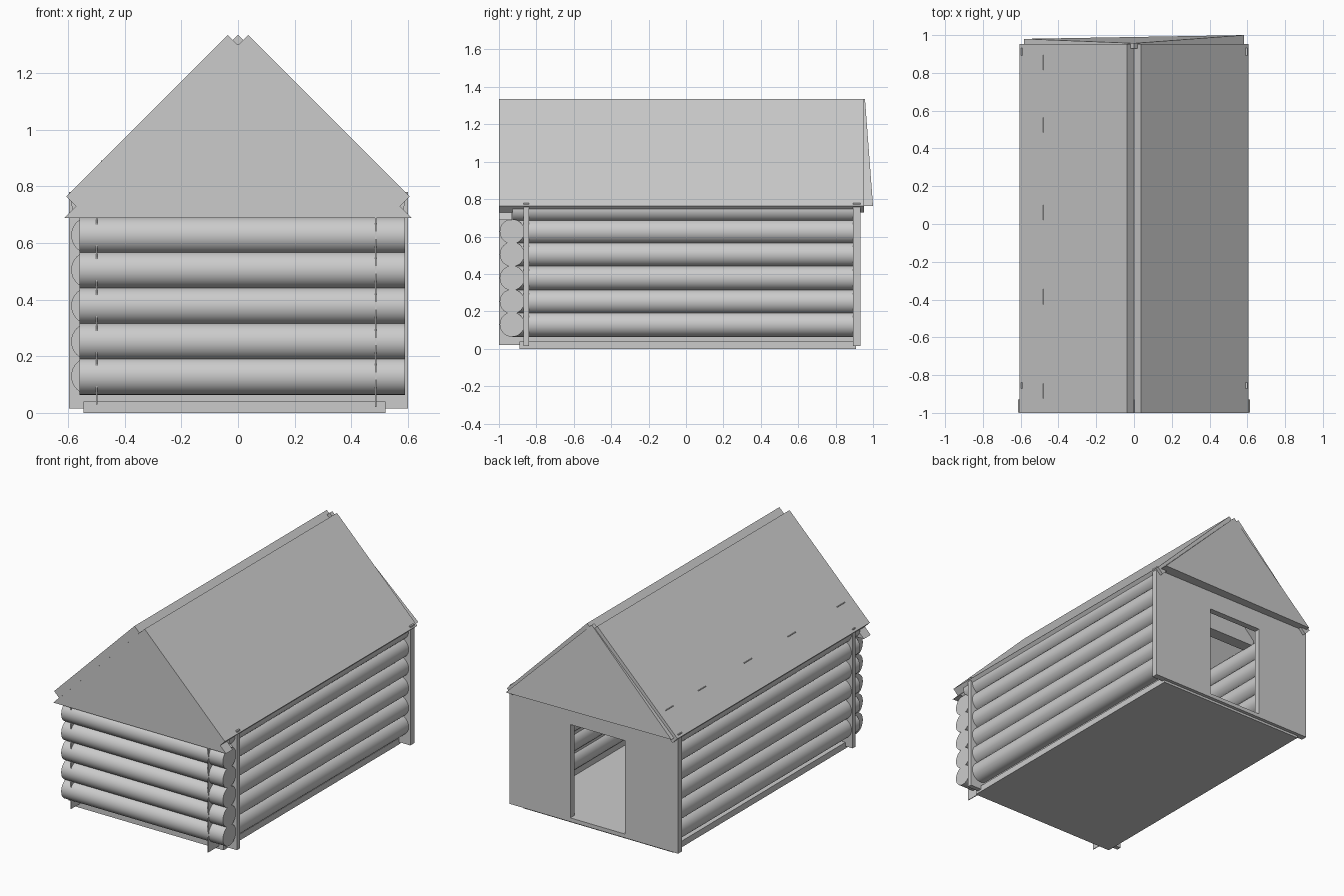
import bpy, bmesh
from math import radians, pi
from mathutils import Matrix

if "Cube" in bpy.data.objects:
    bpy.data.objects.remove(bpy.data.objects["Cube"])


def make(name, bm):
    bmesh.ops.recalc_face_normals(bm, faces=bm.faces)
    me = bpy.data.meshes.new(name)
    bm.to_mesh(me)
    bm.free()
    ob = bpy.data.objects.new(name, me)
    bpy.context.collection.objects.link(ob)
    return ob


def box(name, lo, hi):
    bm = bmesh.new()
    bmesh.ops.create_cube(bm, size=1)
    for v in bm.verts:
        for i in range(3):
            v.co[i] = lo[i] if v.co[i] < 0 else hi[i]
    return make(name, bm)


def prism(name, outline, y0, back):
    """Extrude an x-z outline from y0 to per-point back depths."""
    bm = bmesh.new()
    a = [bm.verts.new((x, y0, z)) for x, z in outline]
    b = [bm.verts.new((x, y, z)) for (x, z), y in zip(outline, back)]
    bm.faces.new(a)
    bm.faces.new(b[::-1])
    n = len(a)
    for i in range(n):
        bm.faces.new((a[i], b[i], b[(i + 1) % n], a[(i + 1) % n]))
    return make(name, bm)


def log(name, axis, centre, length, r=0.066):
    bm = bmesh.new()
    rot = Matrix.Rotation(pi / 2, 4, 'Y' if axis == 'X' else 'X')
    bmesh.ops.create_cone(bm, cap_ends=True, segments=32, radius1=r, radius2=r,
                          depth=length, matrix=Matrix.Translation(centre) @ rot)
    ob = make(name, bm)
    bpy.ops.object.select_all(action='DESELECT')
    ob.select_set(True)
    bpy.context.view_layer.objects.active = ob
    bpy.ops.object.shade_smooth_by_angle(angle=radians(30))
    return ob


# Floor slab
box("floor", (-0.545, -0.89, 0.0), (0.52, 0.91, 0.04))

# Inner wall panels, whose edges stick out past the logs
box("front_wall_panel", (-0.597, -0.87, 0.015), (0.601, -0.84, 0.78))
box("left_wall_panel", (-0.502, -0.985, 0.03), (-0.497, 0.90, 0.75))
box("right_wall_panel", (0.484, -1.0, 0.02), (0.489, 0.90, 0.75))

# Back wall with doorway
wall = box("back_wall", (-0.597, 0.892, 0.015), (0.601, 0.932, 0.78))
cutter = box("door_cutter", (-0.22, 0.8, 0.04), (0.17, 1.05, 0.64))
cutter.hide_render = True
cutter.hide_set(True)
cut = wall.modifiers.new("door", 'BOOLEAN')
cut.object = cutter
cut.solver = 'EXACT'

# Stacked logs
heights = (0.13, 0.252, 0.378, 0.505, 0.627, 0.745)
for i, z in enumerate(heights):
    for side, x in (("left", -0.523), ("right", 0.523)):
        log(f"{side}_log_{i}", 'Y', (x, -0.018, z), 1.82)
    if i < 5:
        log(f"front_log_{i}", 'X', (0.015, -0.93, z), 1.15)

# Ceiling beams
for i, y in enumerate((-0.885, -0.385, 0.06, 0.525, 0.855)):
    box(f"ceiling_beam_{i}", (-0.483, y - 0.04, 0.78), (0.465, y + 0.04, 0.892))

# Roof slabs meeting in a shallow V at the ridge
for name, s in (("left_roof", -1), ("right_roof", 1)):
    prism(name, [(s * 0.036, 1.335), (s * 0.607, 0.764),
                 (s * 0.571, 0.728), (0, 1.299)], -1.0, [0.953] * 4)

# Gables: upright at the front, leaning at the back
prism("front_gable", [(-0.614, 0.688), (0.614, 0.688), (0, 1.302)], -0.999, [-0.93] * 3)
prism("back_gable", [(-0.582, 0.762), (0.582, 0.762), (0, 1.335)], 0.93, [0.98, 1.0, 0.957])
